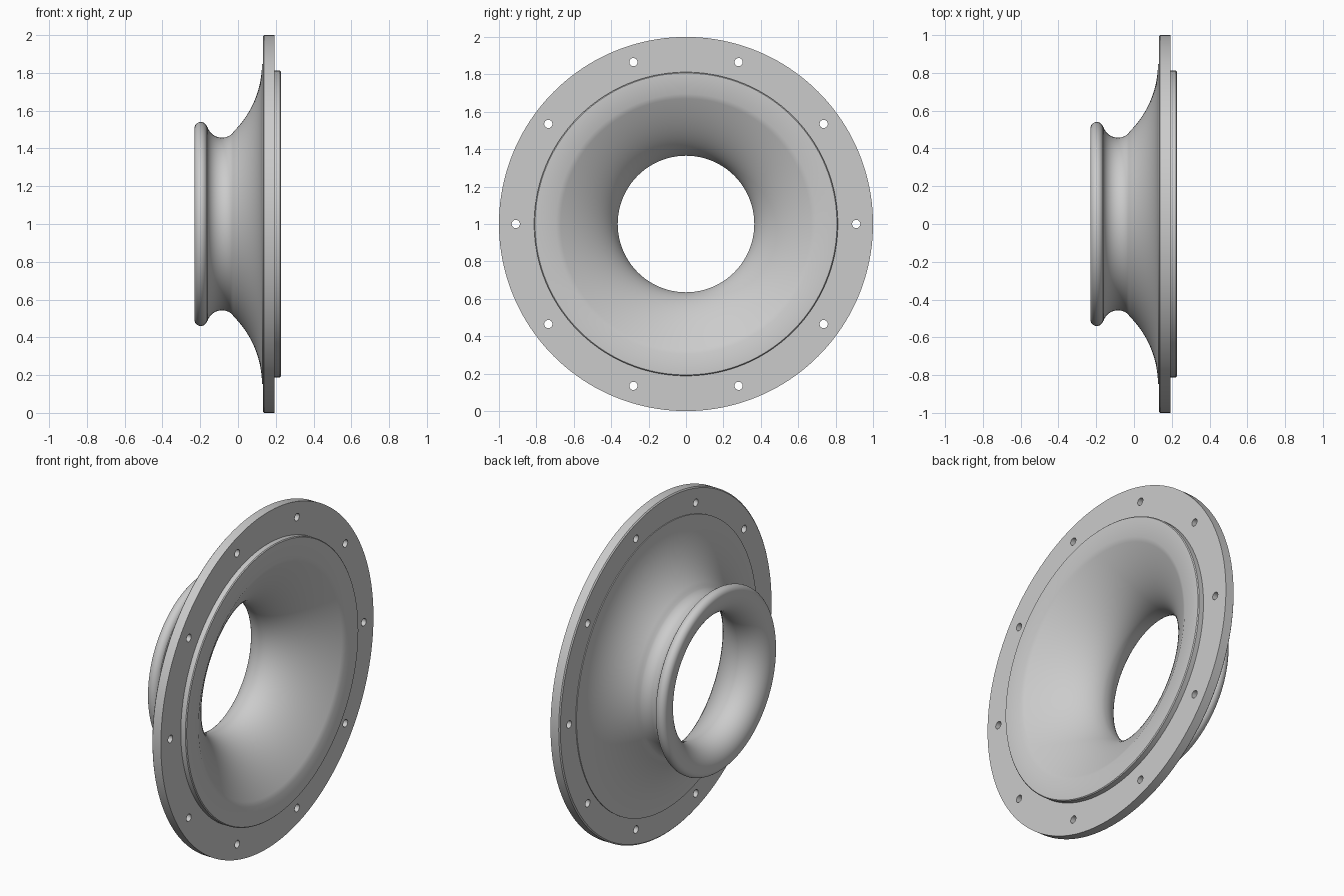
import bpy, bmesh
from math import sin, cos, pi, radians
from mathutils import Matrix, Vector

if "Cube" in bpy.data.objects:
    bpy.data.objects.remove(bpy.data.objects["Cube"])

SEG = 160
CENTRE = Vector((0, 0, 1))


def arc(cx, cr, ax, ar, a0, a1, n):
    """Elliptic arc in the (x, radius) plane, angles in degrees."""
    out = []
    for i in range(n + 1):
        t = radians(a0 + (a1 - a0) * i / n)
        out.append((cx + ax * cos(t), cr + ar * sin(t)))
    return out


def flare(x0, r0, x1, r1, slope, n):
    """Parabolic flare from (x1, r1) back to (x0, r0), with a start slope."""
    length = x1 - x0
    b = (r1 - r0 - slope * length) / length ** 2
    ts = [length * (1 - i / n) for i in range(n + 1)]
    return [(x0 + t, r0 + slope * t + b * t * t) for t in ts]


def make_object(name, bm):
    bmesh.ops.recalc_face_normals(bm, faces=bm.faces)
    mesh = bpy.data.meshes.new(name)
    bm.to_mesh(mesh)
    bm.free()
    ob = bpy.data.objects.new(name, mesh)
    bpy.context.collection.objects.link(ob)
    return ob


def lathe(name, profile):
    """Revolve a closed (x, radius) profile about the x axis."""
    bm = bmesh.new()
    rings = []
    for i in range(SEG):
        a = 2 * pi * i / SEG
        rings.append([bm.verts.new(CENTRE + Vector((x, r * cos(a), r * sin(a))))
                      for x, r in profile])
    n = len(profile)
    for i in range(SEG):
        p, q = rings[i], rings[(i + 1) % SEG]
        for j in range(n):
            k = (j + 1) % n
            bm.faces.new((p[j], p[k], q[k], q[j]))
    return make_object(name, bm)


# Rolled lip, neck fillet and outer horn
profile = arc(-0.197, 0.506, 0.034, 0.034, 180, 15, 14)
profile += arc(-0.085, 0.537, 0.080, 0.080, 197, 313, 16)
profile += arc(-0.381, 0.85, 0.508, 0.508, -45, -1, 18)
# Raised step, bolt flange and locating spigot
profile += [(0.127, 0.848), (0.132, 0.848), (0.132, 0.993), (0.138, 1.0),
            (0.192, 1.0), (0.192, 0.812), (0.222, 0.812), (0.227, 0.807)]
# Inner horn and rounded mouth
profile += flare(-0.09, 0.365, 0.227, 0.695, 0.1, 24)
profile += arc(-0.10, 0.49, 0.131, 0.125, 270, 187, 16)

horn = lathe("flanged_horn", profile)

# Ten bolt holes through the flange
bm = bmesh.new()
for i in range(10):
    a = 2 * pi * i / 10
    pos = CENTRE + Vector((0.16, 0.91 * cos(a), 0.91 * sin(a)))
    bmesh.ops.create_cone(bm, cap_ends=True, segments=24, radius1=0.022,
                          radius2=0.022, depth=0.2,
                          matrix=Matrix.Translation(pos) @ Matrix.Rotation(pi / 2, 4, 'Y'))
cutter = make_object("bolt_hole_cutter", bm)
cutter.hide_render = True

mod = horn.modifiers.new("bolt_holes", 'BOOLEAN')
mod.operation = 'DIFFERENCE'
mod.solver = 'EXACT'
mod.object = cutter
bpy.ops.object.select_all(action='DESELECT')
horn.select_set(True)
bpy.context.view_layer.objects.active = horn
bpy.ops.object.modifier_apply(modifier=mod.name)
bpy.data.objects.remove(cutter)
bpy.ops.object.shade_smooth_by_angle(angle=radians(30))
